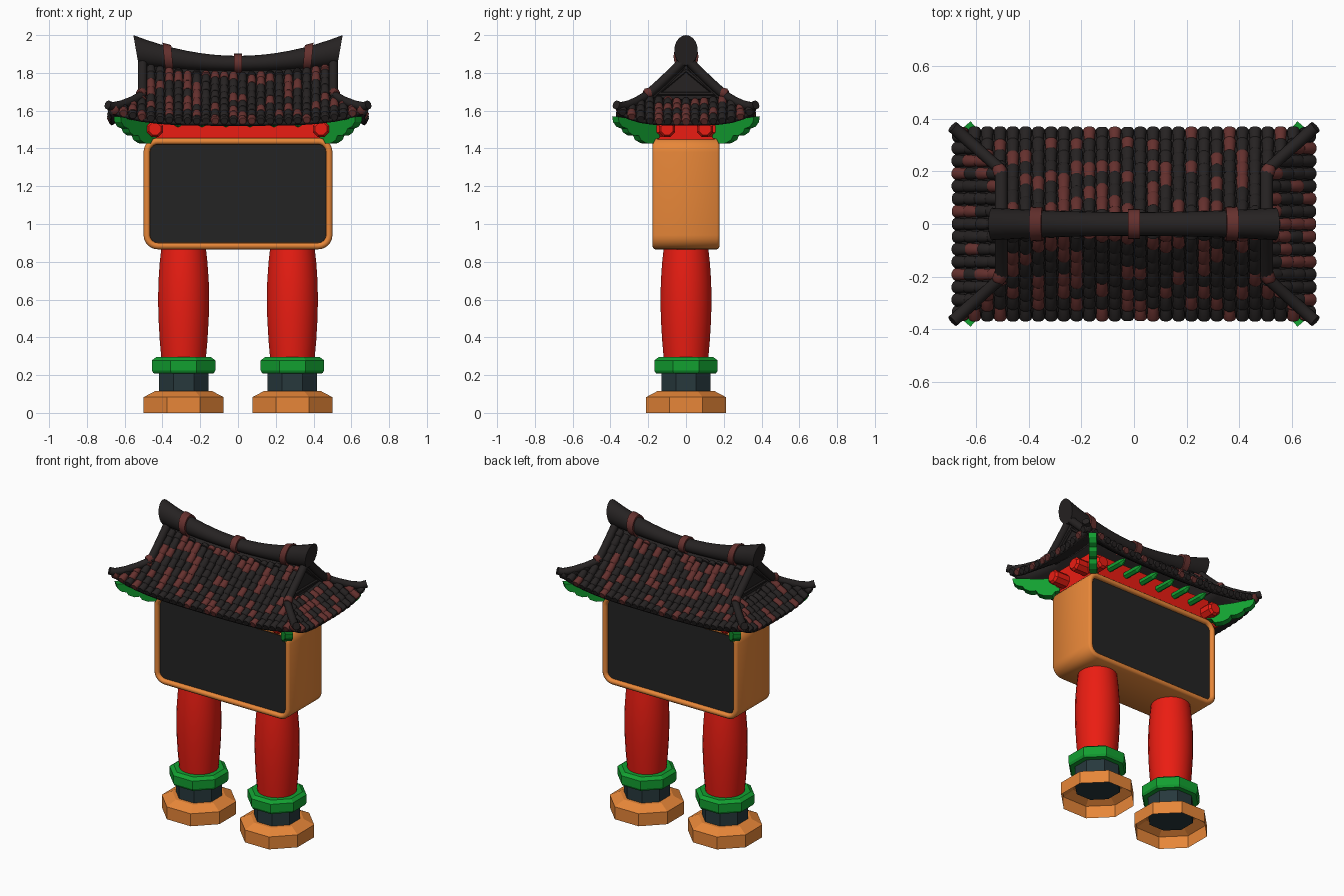
import bpy, bmesh, math, random
from mathutils import Vector as V

if "Cube" in bpy.data.objects:
    bpy.data.objects.remove(bpy.data.objects["Cube"])

random.seed(4)


def mat(name, r, g, b):
    m = bpy.data.materials.new(name)
    m.diffuse_color = (r, g, b, 1)
    m.use_nodes = True
    m.node_tree.nodes["Principled BSDF"].inputs["Base Color"].default_value = m.diffuse_color
    return m


DARK = mat("dark_tile", .019, .016, .016)
BROWN = mat("brown_tile", .13, .03, .027)
ORANGE = mat("orange", .80, .24, .04)
RED = mat("red", .83, .012, .006)
GREEN = mat("green", .006, .35, .03)
SLATE = mat("slate", .02, .04, .046)
SCREEN = mat("screen", .017, .017, .017)


def finish(name, bm, mats, angle=35, recalc=True):
    if recalc:
        bmesh.ops.recalc_face_normals(bm, faces=bm.faces[:])
    me = bpy.data.meshes.new(name)
    bm.to_mesh(me)
    bm.free()
    for m in mats:
        me.materials.append(m)
    if angle:
        me.polygons.foreach_set("use_smooth", [True] * len(me.polygons))
        me.set_sharp_from_angle(angle=math.radians(angle))
    ob = bpy.data.objects.new(name, me)
    bpy.context.collection.objects.link(ob)
    return ob


def loft(bm, rings, caps=(True, True), mi=0):
    rows = [[bm.verts.new(p) for p in r] for r in rings]
    n = len(rows[0])
    faces = [bm.faces.new((a[i], a[(i + 1) % n], b[(i + 1) % n], b[i]))
             for a, b in zip(rows, rows[1:]) for i in range(n)]
    faces += [bm.faces.new(r) for r, c in ((rows[0], caps[0]), (rows[-1], caps[1])) if c]
    for f in faces:
        f.material_index = mi


def tube(bm, pts, radii, n=8, mi=0):
    pts = [V(p) for p in pts]
    rings = []
    for i, p in enumerate(pts):
        t = (pts[min(i + 1, len(pts) - 1)] - pts[max(i - 1, 0)]).normalized()
        s = t.cross(V((0, 0, 1))).normalized()
        u = s.cross(t)
        rings.append([p + radii[i] * (s * math.cos(a) + u * math.sin(a))
                      for a in (math.tau * (k + .5) / n for k in range(n))])
    loft(bm, rings, mi=mi)


def lathe(name, prof, n, cx, m, angle=None, caps=(True, True)):
    # r in the profile is measured to the flats
    bm = bmesh.new()
    k = 1 / math.cos(math.pi / n)
    loft(bm, [[(cx + r * k * math.cos(a), r * k * math.sin(a), z)
               for a in (math.tau * (i + .5) / n for i in range(n))] for r, z in prof], caps)
    finish(name, bm, [m], angle)


# legs
for side, s in (("left", -1), ("right", 1)):
    x = .288 * s
    lathe(side + "_foot", [(.212, 0), (.212, .083), (.152, .115)], 8, x, ORANGE, caps=(False, True))
    lathe(side + "_ankle", [(.131, .08), (.131, .225)], 8, x, SLATE)
    lathe(side + "_leg_ring", [(.13, .208), (.16, .21), (.168, .225), (.168, .278), (.145, .295)], 8, x, GREEN)
    lathe(side + "_leg", [(.117, .28), (.126, .38), (.133, .5), (.135, .6), (.133, .7), (.126, .8), (.117, .88)],
          24, x, RED, 35)


# cabinet body with raised rounded rim on front and back
def round_rect(y, inset):
    r, hx, z0, z1 = .075 - inset, .5, .866, 1.456
    pts = []
    for k, (cx, cz) in enumerate(((hx - .075, z1 - .075), (.075 - hx, z1 - .075),
                                  (.075 - hx, z0 + .075), (hx - .075, z0 + .075))):
        for j in range(7):
            a = math.pi / 2 * (k + j / 6)
            pts.append((cx + r * math.cos(a), y, cz + r * math.sin(a)))
    return pts


half = [(.155, .035), (.168, .034), (.176, .027), (.178, .018), (.175, .008), (.165, 0)]
bm = bmesh.new()
loft(bm, [round_rect(-y, i) for y, i in half] + [round_rect(y, i) for y, i in reversed(half)], (False, False))
finish("cabinet", bm, [ORANGE], 50)
for name, s in (("front_screen", -1), ("back_screen", 1)):
    bm = bmesh.new()
    loft(bm, [round_rect(s * .156, .033), round_rect(s * .15, .033)])
    finish(name, bm, [SCREEN], None)

# red beam block under the roof
bm = bmesh.new()
loft(bm, [[(sx * .46, sy * .15, z) for sx, sy in ((-1, -1), (1, -1), (1, 1), (-1, 1))] for z in (1.44, 1.6)])
finish("beam_block", bm, [RED], None)

# red beam ends and green corner brackets (distance along the diagonal, z)
leaf = [(0, 1.54), (.5, 1.55), (1, 1.568), (.98, 1.54), (.9, 1.515), (.78, 1.505), (.74, 1.485), (.62, 1.468),
        (.5, 1.468), (.45, 1.445), (.32, 1.428), (.16, 1.425), (.1, 1.45), (0, 1.455)]
knobs, brackets = bmesh.new(), bmesh.new()
a, b = V((.45, .155, 0)), V((.64, .375, 0))
nrm = (b - a).cross(V((0, 0, 1))).normalized() * .024
for sx in (-1, 1):
    for sy in (-1, 1):
        tube(knobs, [(sx * .44, sy * y, 1.503) for y in (.1, .225, .24)], (.046, .046, .034))
        tube(knobs, [(sx * x, sy * .1, 1.503) for x in (.4, .55, .565)], (.046, .046, .034))
        rings = []
        for o in (-1, 1):
            ps = [a.lerp(b, t) + nrm * o + V((0, 0, z)) for t, z in leaf]
            rings.append([(p.x * sx, p.y * sy, p.z) for p in ps])
        loft(brackets, rings)
finish("beam_ends", knobs, [RED], None)
finish("corner_brackets", brackets, [GREEN], None)

# green rafters front and back
bm = bmesh.new()
for i in range(6):
    for s in (-1, 1):
        x = (i - 2.5) * .127
        tube(bm, [(x, s * .13, 1.535), (x, s * .26, 1.532), (x, s * .29, 1.538)], (.022, .022, .01), 6)
finish("rafters", bm, [GREEN], None)


# roof surfaces
def main_z(x, y):
    s = 1 - abs(y) / .36
    s = max(s, 0)
    return 1.54 + .275 * s ** 1.25 + (1 - s) * .065 * (x / .68) ** 4 + s * .05 * (x / .52) ** 2


def hip_z(x, y):
    s = (.68 - abs(x)) / .18
    return 1.54 + .11 * s + (1 - s) * .065 * (y / .36) ** 4 + s * .02 * (y / .2) ** 2


def hip_x(y):
    return .5 + .18 * max(0, (abs(y) - .2) / .16)


def hip_y(x):
    return .2 + .16 * max(0, (abs(x) - .5) / .18)


def grid(bm, fn, nu, nv):
    vs = [[bm.verts.new(fn(i / nu, j / nv)) for j in range(nv + 1)] for i in range(nu + 1)]
    for i in range(nu):
        for j in range(nv):
            f = bm.faces.new((vs[i][j], vs[i + 1][j], vs[i + 1][j + 1], vs[i][j + 1]))
            f.normal_update()
            if f.normal.z < 0:
                f.normal_flip()


def main_pt(u, v):
    y = .72 * v - .36
    x = (2 * u - 1) * hip_x(y)
    return x, y, main_z(x, y)


bm = bmesh.new()
grid(bm, main_pt, 16, 18)
for s in (-1, 1):
    def hip_pt(u, v):
        x = .48 + .2 * u
        y = (2 * v - 1) * hip_y(x)
        return s * x, y, hip_z(x, y)
    grid(bm, hip_pt, 5, 12)
deck = finish("roof_deck", bm, [DARK], 30, recalc=False)
mod = deck.modifiers.new("thickness", "SOLIDIFY")
mod.thickness, mod.offset = .022, -1

# roof tiles: overlapping tapered tubes stepping up from the eaves
STEP, R = .045, .0255


def tile(bm, up, low):
    up, low = V(up), V(low)
    tube(bm, [up, up.lerp(low, .82), low], (.021, R, .019), 8, int(random.random() < .3))


bm = bmesh.new()
for s in (-1, 1):
    for i in range(28):
        x = (i - 13.5) * .0485
        top = hip_y(x) if abs(x) > .5 else .03
        y = .365
        while y > top + .01:
            y2 = max(y - STEP + random.uniform(-.006, .006), top)
            tile(bm, (x, s * (y2 - .006), main_z(x, y2 - .006)), (x, s * y, main_z(x, y) + .005))
            y = y2
    for j in range(15):
        y = (j - 7) * .048
        top = hip_x(y)
        x = .685
        while x > top + .01:
            x2 = max(x - STEP + random.uniform(-.005, .005), top)
            tile(bm, (s * (x2 - .006), y, hip_z(x2 - .006, y)), (s * x, y, hip_z(x, y) + .005))
            x = x2
finish("roof_tiles", bm, [DARK, BROWN], 50)


# swept main ridge and its bands
def ridge_ring(x, grow=0):
    q = (x / .54) ** 2
    ry, rz = .045 + .017 * q + grow, .04 + .04 * q + grow
    return [(x + math.copysign(.014 * q, x) * math.sin(t), ry * math.cos(t), 1.85 + .07 * q + rz * math.sin(t))
            for t in (math.tau * k / 20 for k in range(20))]


bm = bmesh.new()
loft(bm, [ridge_ring(-.54 + 1.08 * i / 16) for i in range(17)])
finish("main_ridge", bm, [DARK], 40)
bm = bmesh.new()
for c in (-.37, 0, .37):
    loft(bm, [ridge_ring(c + d, .012) for d in (-.022, 0, .022)])
finish("ridge_bands", bm, [BROWN], 40)

# gable ridges, corner ridges, brown end caps, gable walls
edges, caps, walls = bmesh.new(), bmesh.new(), bmesh.new()
for sx in (-1, 1):
    for sy in (-1, 1):
        tube(edges, [(sx * .505, sy * y, main_z(.5, y) + .016) for y in (.01, .06, .11, .16, .205)], [.025] * 5, 10)
        line = [(.505 + .185 * t, .205 + .165 * t) for t in (0, .3, .6, .85, 1)]
        zs = [main_z(x, y) + .016 for x, y in line]
        zs[-1] += .006
        tube(edges, [(sx * x, sy * y, z) for (x, y), z in zip(line, zs)], (.023, .023, .024, .025, .024), 10)
        tube(caps, [(sx * .507, sy * .19, 1.695), (sx * .515, sy * .213, 1.69), (sx * .518, sy * .222, 1.688)],
             (.027, .027, .018), 10)
        tube(edges, [(sx * .49, sy * .0, 1.815), (sx * .49, sy * .15, 1.69)], (.01, .01), 6)
    tube(edges, [(sx * .49, -.16, 1.69), (sx * .49, .16, 1.69)], (.01, .01), 6)
    loft(walls, [[(sx * x, -.19, 1.655), (sx * x, .19, 1.655), (sx * x, 0, 1.845)] for x in (.465, .485)])
finish("roof_edge_ridges", edges, [DARK], 45)
finish("ridge_end_caps", caps, [BROWN], 45)
finish("gable_walls", walls, [DARK], None)
